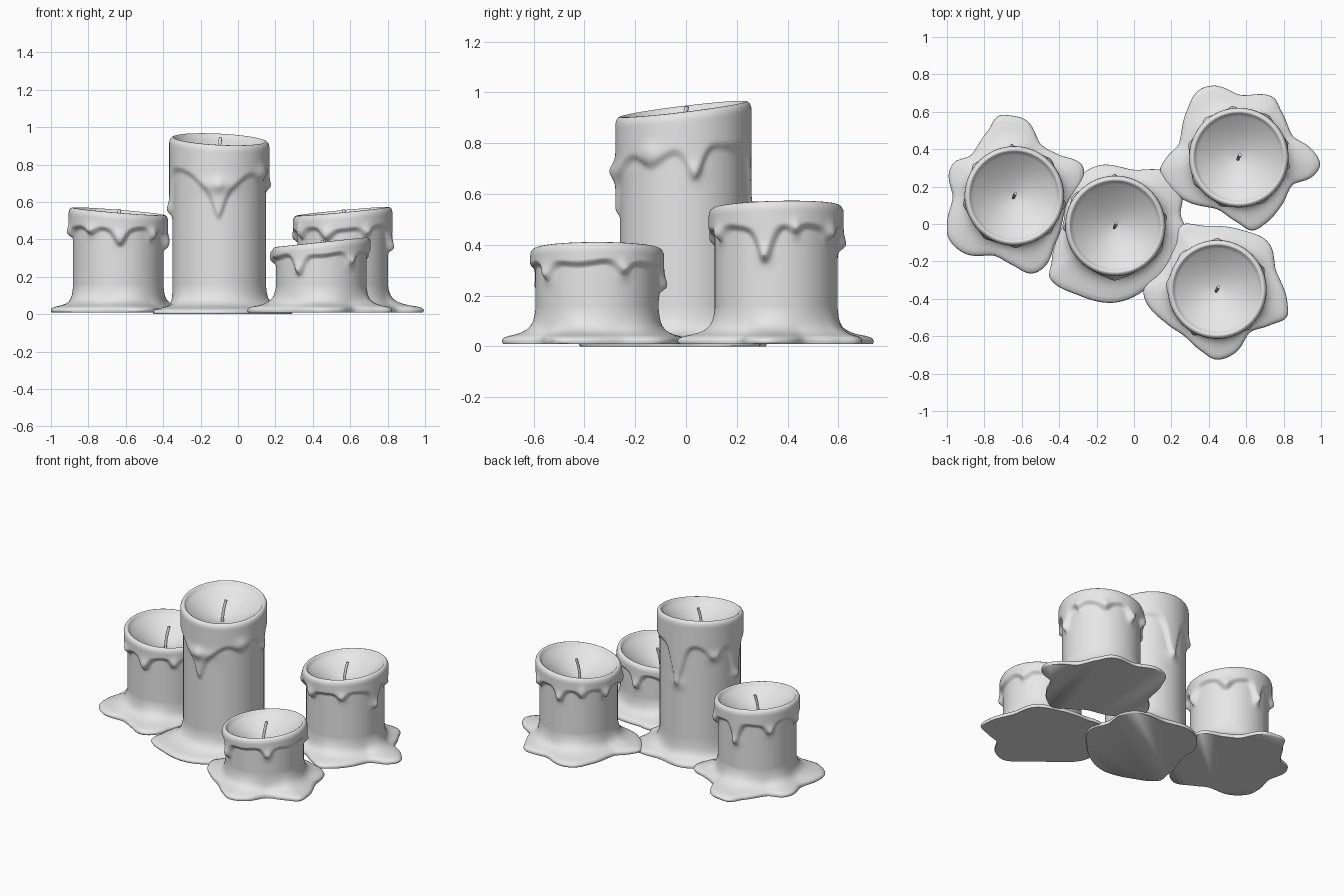
import bpy, bmesh, math

cube = bpy.data.objects.get("Cube")
if cube:
    bpy.data.objects.remove(cube, do_unlink=True)

wax = bpy.data.materials.new("grey wax")
wax.use_nodes = True
wax.diffuse_color = (0.8, 0.8, 0.8, 1)
wax.node_tree.nodes["Principled BSDF"].inputs["Base Color"].default_value = (0.8, 0.8, 0.8, 1)

COLUMNS = 180
BODY_ROWS = 56
FOOT_TOP = 0.15


def smooth(a, b, x):
    t = max(0.0, min(1.0, (x - a) / (b - a)))
    return t * t * (3 - 2 * t)


def angle_gap(a, b):
    return (a - b + 180) % 360 - 180


def outline_radius(points, centre):
    """Return a smooth periodic radius function through the outline points."""
    polar = sorted((math.degrees(math.atan2(y - centre[1], x - centre[0])) % 360,
                    math.hypot(x - centre[0], y - centre[1])) for x, y in points)
    n = len(polar)

    def knot(i):
        return polar[i % n][0] + 360 * (i // n), polar[i % n][1]

    def slope(i):
        (a, p), (b, q) = knot(i - 1), knot(i + 1)
        return (q - p) / (b - a)

    def radius(deg):
        for i in range(-1, n):
            (a, p), (b, q) = knot(i), knot(i + 1)
            if a <= deg < b:
                h = b - a
                t = (deg - a) / h
                s = smooth(0, 1, t)
                return (p * (1 - s) + q * s + h * slope(i) * t * (1 - t) ** 2
                        - h * slope(i + 1) * t * t * (1 - t))
        return polar[0][1]
    return radius


def make_candle(name, centre, body, collar, base, height, tilt, edge, drips, outline):
    cx, cy = centre
    puddle = outline_radius(outline, centre)

    def rim(deg):
        a = math.radians(deg)
        return height + tilt[0] * math.cos(a) + tilt[1] * math.sin(a)

    # Lower border of the melted layer, with long drips
    def border(deg):
        z = edge + (rim(deg) - height) * 0.5 + 0.008 * math.sin(math.radians(deg * 5))
        for ang, tip, width in drips:
            z -= (edge - tip) * math.exp(-(angle_gap(deg, ang) / width) ** 2)
        return z

    def wall_radius(deg, z):
        step = (border(deg + 1) - border(deg - 1)) / (2 * math.radians(1) * body)
        s = (z - border(deg)) / math.sqrt(1 + step * step)
        r = body + (collar - body) * smooth(-0.012, 0.02, s)
        for ang, tip, width in drips:
            r += 0.012 * math.exp(-(angle_gap(deg, ang) / (width * 0.7)) ** 2
                                  - ((z - tip - 0.03) / 0.035) ** 2)
        return r

    # Spread puddle: share of the way outwards, height
    foot = [(0.97, 0), (1, 0.008), (0.985, 0.016), (0.94, 0.024), (0.8, 0.031), (0.6, 0.037),
            (0.42, 0.045), (0.28, 0.055), (0.16, 0.07), (0.08, 0.09), (0.03, 0.115)]
    # Rounded rim: inset, drop
    lip = [(0.002, 0.018), (0.007, 0.008), (0.014, 0.002), (0.021, 0), (0.028, 0.005), (0.034, 0.018)]
    bowl = [0.95, 0.88, 0.78, 0.66, 0.52, 0.38, 0.24, 0.12, 0.05]

    def column(deg):
        out, top = puddle(deg), rim(deg)
        pts = [(max(body * 0.9, body + (out - body) * t), base + z) for t, z in foot]
        wall_top = top - 0.032
        for k in range(BODY_ROWS):
            z = FOOT_TOP + (wall_top - FOOT_TOP) * k / (BODY_ROWS - 1)
            pts.append((wall_radius(deg, z), z))
        pts += [(collar - i, top - d) for i, d in lip]
        inner = collar - 0.034
        for q in bowl:
            z = height + (top - height) * q - 0.018 - 0.11 * (1 - q ** 1.6)
            pts.append((inner * q, z))
        return pts

    bm = bmesh.new()
    rings = []
    for c in range(COLUMNS):
        deg = 360 * c / COLUMNS
        a = math.radians(deg)
        rings.append([bm.verts.new((cx + r * math.cos(a), cy + r * math.sin(a), z))
                      for r, z in column(deg)])
    for c, here in enumerate(rings):
        there = rings[(c + 1) % COLUMNS]
        for k in range(len(here) - 1):
            bm.faces.new((here[k], there[k], there[k + 1], here[k + 1]))
    bm.faces.new([ring[0] for ring in reversed(rings)])
    bm.faces.new([ring[-1] for ring in rings])
    mesh = bpy.data.meshes.new(name)
    bm.to_mesh(mesh)
    bm.free()
    mesh.materials.append(wax)
    mesh.shade_smooth()
    obj = bpy.data.objects.new(name, mesh)
    bpy.context.collection.objects.link(obj)
    bpy.ops.object.select_all(action="DESELECT")
    obj.select_set(True)
    bpy.context.view_layer.objects.active = obj
    bpy.ops.object.shade_smooth_by_angle(angle=math.radians(60))

    # Slightly bent wick standing in the bowl
    curve = bpy.data.curves.new(name + "_wick", "CURVE")
    curve.dimensions = "3D"
    curve.bevel_depth = 0.009
    curve.bevel_resolution = 2
    curve.use_fill_caps = True
    line = curve.splines.new("POLY")
    line.points.add(4)
    for i, p in enumerate(line.points):
        t = i / 4
        p.co = (cx - 0.005 + 0.012 * t * t, cy - 0.008 + 0.022 * t * t, height - 0.14 + 0.15 * t, 1)
    curve.materials.append(wax)
    bpy.context.collection.objects.link(bpy.data.objects.new(name + "_wick", curve))


make_candle("tall_candle", (-0.1, -0.01), 0.25, 0.268, 0, 0.935, (-0.012, 0.03), 0.78,
            [(269, 0.66, 34), (269, 0.66, 9), (10, 0.66, 10), (91, 0.5, 13),
             (145, 0.69, 14), (182, 0.53, 12), (330, 0.73, 14)],
            [(-0.36, 0.16), (-0.2, 0.31), (0, 0.29), (0.2, 0.27), (0.26, 0.18), (0.25, 0.05),
             (0.29, -0.08), (0.2, -0.22), (0.1, -0.32), (-0.1, -0.42), (-0.3, -0.38),
             (-0.45, -0.29), (-0.44, -0.2), (-0.38, 0)])

make_candle("right_candle", (-0.64, 0.15), 0.242, 0.266, 0.01, 0.55, (-0.02, 0.008), 0.455,
            [(272, 0.38, 9), (235, 0.42, 10), (315, 0.4, 8), (350, 0.36, 9), (45, 0.4, 9),
             (93, 0.31, 9), (143, 0.39, 9), (190, 0.41, 9)],
            [(-0.66, 0.58), (-0.57, 0.55), (-0.5, 0.43), (-0.4, 0.37), (-0.27, 0.3), (-0.36, 0.1),
             (-0.42, -0.1), (-0.47, -0.22), (-0.55, -0.265), (-0.65, -0.22), (-0.75, -0.17),
             (-0.9, -0.16), (-0.99, -0.08), (-1, 0), (-0.97, 0.14), (-0.99, 0.27),
             (-0.96, 0.33), (-0.87, 0.37), (-0.78, 0.5), (-0.73, 0.575)])

make_candle("back_left_candle", (0.56, 0.355), 0.242, 0.266, 0.01, 0.55, (0.023, 0.006), 0.455,
            [(350, 0.33, 9), (300, 0.41, 9), (250, 0.4, 9), (17, 0.43, 7), (55, 0.42, 9),
             (97, 0.37, 9), (130, 0.42, 7), (165, 0.39, 9), (210, 0.42, 9)],
            [(0.43, 0.74), (0.57, 0.69), (0.74, 0.68), (0.79, 0.6), (0.85, 0.47), (0.95, 0.4),
             (0.995, 0.32), (0.95, 0.25), (0.85, 0.21), (0.79, 0.1), (0.7, 0), (0.63, -0.035),
             (0.55, 0.01), (0.44, 0.08), (0.25, 0.14), (0.14, 0.28), (0.17, 0.35),
             (0.24, 0.43), (0.28, 0.6), (0.34, 0.71)])

make_candle("front_left_candle", (0.445, -0.35), 0.242, 0.264, 0.01, 0.385, (0.026, 0), 0.315,
            [(242, 0.21, 9), (309, 0.25, 9), (24, 0.27, 9), (90, 0.21, 10), (135, 0.26, 9),
             (175, 0.28, 9)],
            [(0.24, -0.01), (0.38, -0.01), (0.57, -0.03), (0.72, -0.1), (0.76, -0.25),
             (0.82, -0.42), (0.815, -0.5), (0.73, -0.54), (0.62, -0.58), (0.54, -0.69),
             (0.44, -0.725), (0.36, -0.68), (0.27, -0.6), (0.17, -0.53), (0.05, -0.36),
             (0.13, -0.27), (0.18, -0.2), (0.22, -0.1)])
